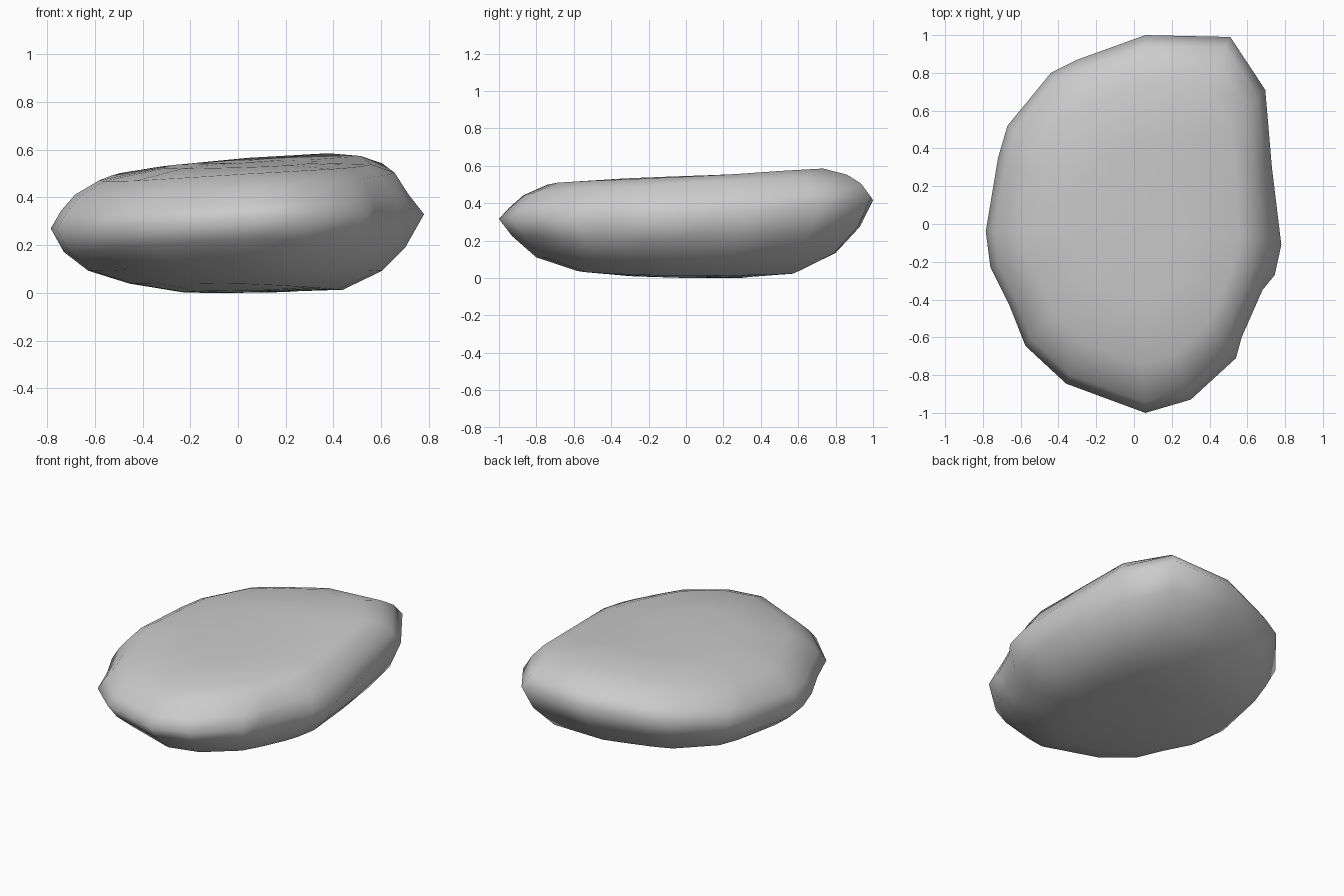
import bpy, bmesh

# Widest outline of the stone, seen from above
outline = [(0.06, -1.0), (0.30, -0.93), (0.54, -0.71), (0.57, -0.6), (0.68, -0.35),
           (0.745, -0.27), (0.78, -0.11), (0.73, 0.3), (0.695, 0.71), (0.51, 0.99),
           (0.06, 1.0), (-0.3, 0.87), (-0.44, 0.8), (-0.67, 0.52), (-0.72, 0.35),
           (-0.785, -0.04), (-0.76, -0.23), (-0.66, -0.43), (-0.575, -0.645), (-0.36, -0.845)]
# The other layers have no dent at the right front
rounded = list(outline)
rounded[2:7] = [(0.53, -0.71), (0.60, -0.57), (0.69, -0.36), (0.725, -0.25), (0.755, -0.09)]

# Layers from bottom to top: scale, height, tilt along x, tilt along y, upward curve along y
layers = [(0.3, 0.012, 0.01, -0.015, 0.0), (0.58, 0.032, -0.03, -0.005, 0.03),
          (0.80, 0.10, 0.0, 0.015, 0.045), (0.93, 0.19, 0.015, 0.027, 0.075),
          (1.0, 0.31, 0.04, 0.05, 0.06), (0.945, 0.39, 0.05, 0.058, 0.05),
          (0.87, 0.468, 0.07, 0.048, 0.025), (0.74, 0.515, 0.06, 0.045, 0.04),
          (0.4, 0.543, 0.03, 0.035, 0.02)]

bm = bmesh.new()
rings = []
for s, z, tx, ty, qy in layers:
    shape = outline if s == 1.0 else rounded
    rings.append([bm.verts.new((x * s, y * s, z + tx * x * s + ty * y * s + qy * (y * s) ** 2))
                  for x, y in shape])
n = len(outline)
for low, high in zip(rings, rings[1:]):
    for i in range(n):
        j = (i + 1) % n
        bm.faces.new((low[i], low[j], high[j], high[i]))

# Gently domed top and bottom caps
for ring, z in ((rings[0], 0.007), (rings[-1], 0.55)):
    tip = bm.verts.new((0, 0, z))
    for i in range(n):
        bm.faces.new((ring[i], ring[(i + 1) % n], tip))
bmesh.ops.recalc_face_normals(bm, faces=bm.faces)
low_z = min(v.co.z for v in bm.verts)
bmesh.ops.translate(bm, verts=bm.verts, vec=(0, 0, -low_z))

# Smooth flat stone
mesh = bpy.data.meshes.new("flat_stone")
bm.to_mesh(mesh)
bm.free()
for face in mesh.polygons:
    face.use_smooth = True
stone = bpy.data.objects.new("flat_stone", mesh)
bpy.context.collection.objects.link(stone)
